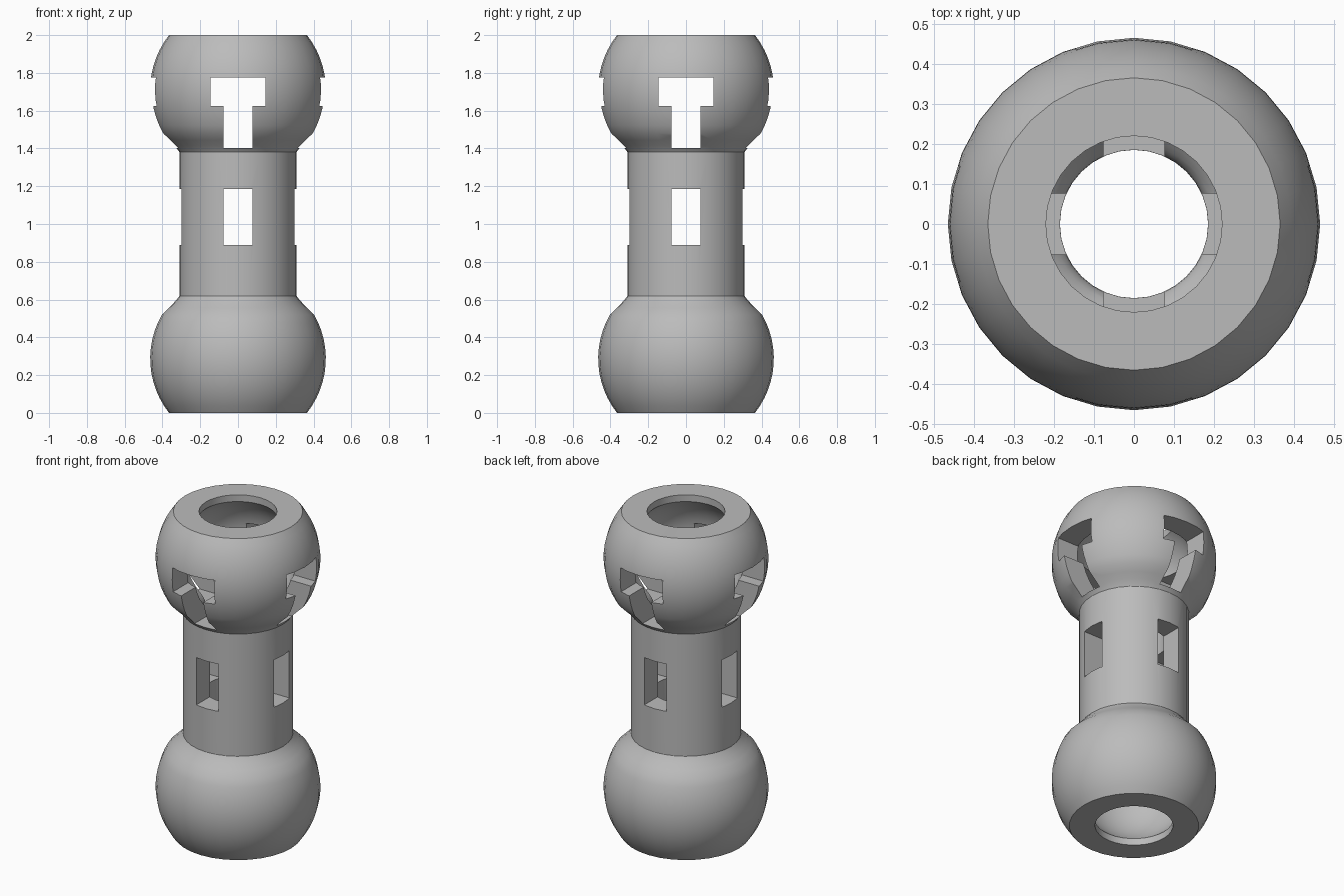
import bpy
import bmesh
from math import sin, cos, atan2, radians
from mathutils import Matrix, Vector

cube = bpy.data.objects.get("Cube")
if cube:
    bpy.data.objects.remove(cube, do_unlink=True)

BULB_Z = 0.712      # bulb centre, measured from mid height
SEGMENTS = 32

grey = bpy.data.materials.new("plain grey")
grey.use_nodes = True
grey.diffuse_color = (0.5, 0.5, 0.5, 1)
grey.node_tree.nodes["Principled BSDF"].inputs["Base Color"].default_value = (0.5, 0.5, 0.5, 1)


def arc(radius, start, end, steps):
    """Bulb arc points (r, z) between two (r, dz) directions."""
    a, b = (atan2(p[1], p[0]) for p in (start, end))
    angles = [a + (b - a) * i / steps for i in range(steps + 1)]
    return [(radius * cos(t), BULB_Z + radius * sin(t)) for t in angles]


def fillet(a, corner, b, steps=4):
    """Quadratic curve rounding the corner between a and b, without b."""
    a, corner, b = Vector(a), Vector(corner), Vector(b)
    ts = [i / steps for i in range(steps)]
    return [tuple(a * (1 - t) ** 2 + corner * 2 * t * (1 - t) + b * t * t) for t in ts]


# Upper half of the outer and inner wall, mirrored for the lower half
outer_bulb = arc(0.465, (0.403, -0.232), (0.365, 0.288), 12)
outer = fillet((0.31, 0.38), (0.32, 0.40), outer_bulb[0]) + outer_bulb
inner_bulb = arc(0.33, (0.215, -0.25), (0.22, 0.246), 12)
inner = fillet((0.185, 0.40), (0.185, 0.435), inner_bulb[0]) + inner_bulb
inner.append((0.22, 1.0))


def mirrored(points):
    return [(r, -z) for r, z in reversed(points)] + points


profile = mirrored(outer) + mirrored(inner)[::-1]

# Hollow body: revolve the closed profile
bm = bmesh.new()
rings = []
for s in range(SEGMENTS):
    t = radians(360 * s / SEGMENTS)
    rings.append([bm.verts.new((r * cos(t), r * sin(t), z + 1)) for r, z in profile])
for s in range(SEGMENTS):
    here, after = rings[s], rings[(s + 1) % SEGMENTS]
    for i in range(len(profile)):
        j = (i + 1) % len(profile)
        bm.faces.new((here[i], after[i], after[j], here[j]))
bmesh.ops.recalc_face_normals(bm, faces=bm.faces)
mesh = bpy.data.meshes.new("hollow_body")
bm.to_mesh(mesh)
bm.free()
mesh.materials.append(grey)
body = bpy.data.objects.new("hollow_body", mesh)
bpy.context.collection.objects.link(body)
bpy.context.view_layer.objects.active = body
body.select_set(True)


def cut_slot(name, half_width, low, high, along_x):
    """Cut a rectangular slot straight through the body."""
    size = (1.4, 2 * half_width, high - low) if along_x else (2 * half_width, 1.4, high - low)
    b = bmesh.new()
    place = Matrix.Translation((0, 0, (low + high) / 2)) @ Matrix.Diagonal((*size, 1))
    bmesh.ops.create_cube(b, size=1, matrix=place)
    me = bpy.data.meshes.new(name)
    b.to_mesh(me)
    b.free()
    me.materials.append(grey)
    cutter = bpy.data.objects.new(name, me)
    cutter.hide_render = True
    bpy.context.collection.objects.link(cutter)
    mod = body.modifiers.new(name, "BOOLEAN")
    mod.operation, mod.solver, mod.object = "DIFFERENCE", "EXACT", cutter
    bpy.ops.object.modifier_apply(modifier=name)
    bpy.data.objects.remove(cutter, do_unlink=True)


# Windows in the tube, and T-shaped slots in the upper bulb
for along_x in (False, True):
    cut_slot("tube_window", 0.076, 0.89, 1.185, along_x)
    cut_slot("slot_stem", 0.076, 1.403, 1.70, along_x)
    cut_slot("slot_bar", 0.145, 1.625, 1.775, along_x)

bpy.ops.object.select_all(action="DESELECT")
body.select_set(True)
bpy.ops.object.shade_smooth_by_angle(angle=radians(30))
